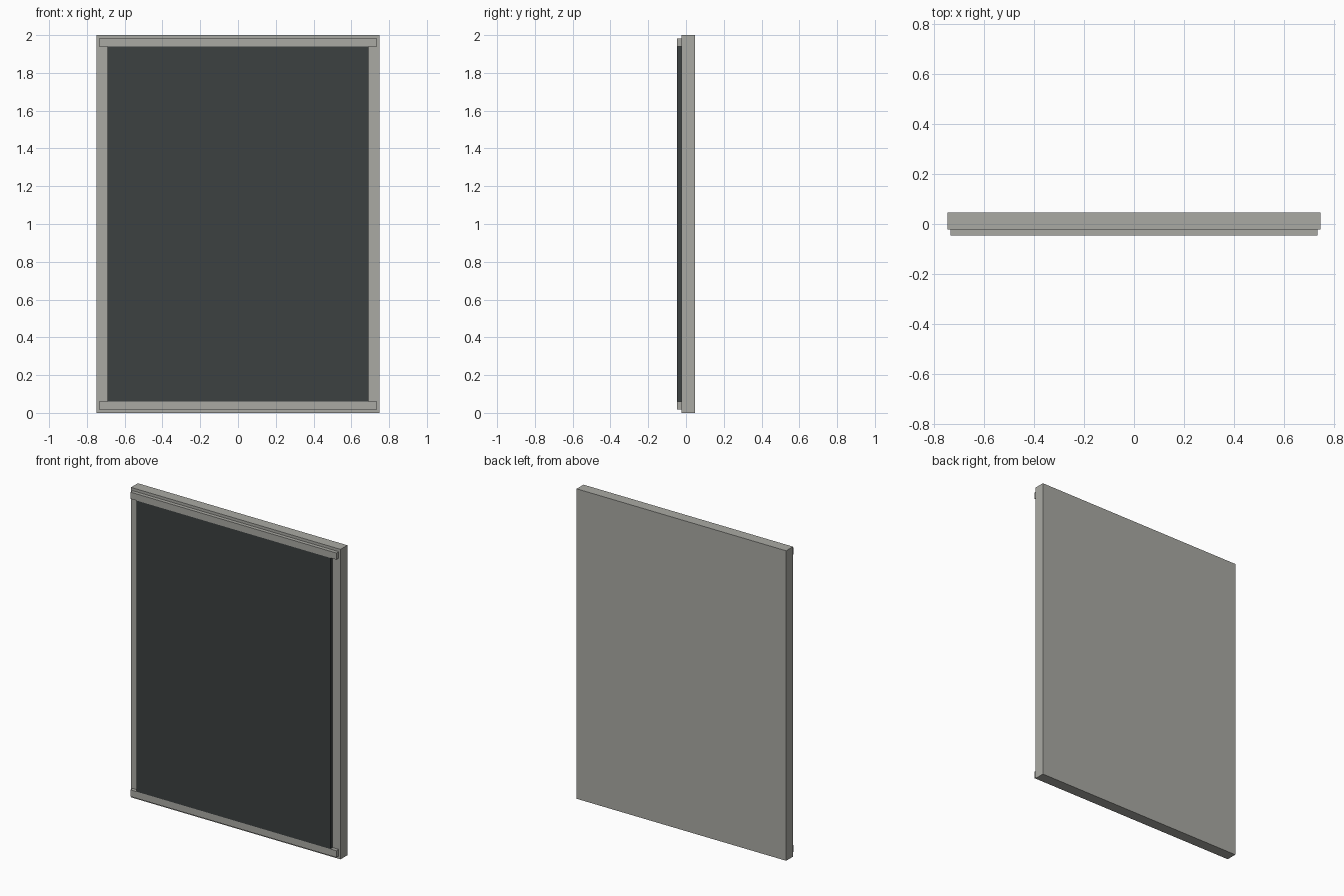
import bpy

if "Cube" in bpy.data.objects:
    bpy.data.objects.remove(bpy.data.objects["Cube"])


def material(name, rgb):
    m = bpy.data.materials.new(name)
    m.diffuse_color = (*rgb, 1)
    m.use_nodes = True
    m.node_tree.nodes["Principled BSDF"].inputs["Base Color"].default_value = m.diffuse_color
    return m


GREY = material("warm_grey", (0.40, 0.40, 0.37))
DARK = material("dark_slate", (0.045, 0.052, 0.053))


def box(name, lo, hi, mat):
    """Axis-aligned box between two corners."""
    bpy.ops.mesh.primitive_cube_add(size=1)
    ob = bpy.context.object
    ob.name = name
    ob.location = [(a + b) / 2 for a, b in zip(lo, hi)]
    ob.scale = [b - a for a, b in zip(lo, hi)]
    bpy.ops.object.transform_apply(location=True, rotation=False, scale=True)
    ob.data.materials.append(mat)
    return ob


FRONT, STEP, BACK = -0.047, -0.023, 0.047

# Backing board
box("backing_board", (-0.748, STEP, 0), (0.748, BACK, 2), GREY)

# Dark panel on the front
box("front_panel", (-0.692, FRONT, 0.061), (0.692, STEP, 1.939), DARK)

# Rails above and below the panel
for name, z0, z1 in (("bottom_rail", 0.018, 0.061), ("top_rail", 1.939, 1.982)):
    box(name, (-0.735, FRONT, z0), (0.735, STEP, z1), GREY)
